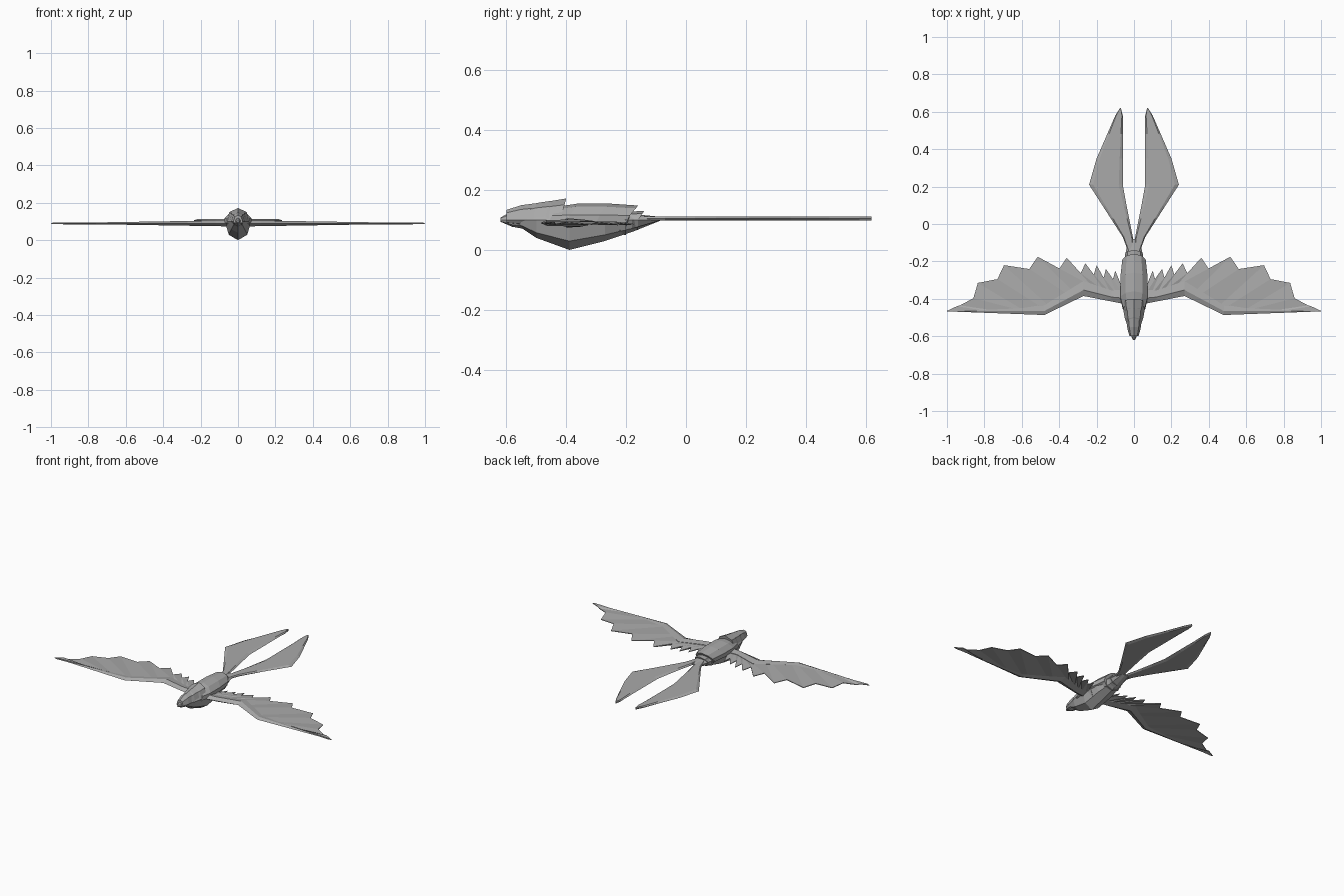
import bpy
import bmesh
from math import sin, cos, tau

cube = bpy.data.objects.get("Cube")
if cube:
    bpy.data.objects.remove(cube)

grey = bpy.data.materials.new("stone grey")
grey.use_nodes = True
colour = (0.4, 0.4, 0.4, 1)
grey.diffuse_color = colour
grey.node_tree.nodes["Principled BSDF"].inputs["Base Color"].default_value = colour

mid_height = 0.1
wing_height = 0.09


def loft(name, rings, mirrored=False):
    """Skin equal-length rings into a closed, flat-shaded solid."""
    bm = bmesh.new()
    loops = [[bm.verts.new(point) for point in ring] for ring in rings]
    for front, back in zip(loops, loops[1:]):
        for i in range(len(front)):
            bm.faces.new((front[i - 1], front[i], back[i], back[i - 1]))
    bm.faces.new(loops[0])
    bm.faces.new(reversed(loops[-1]))
    bmesh.ops.recalc_face_normals(bm, faces=bm.faces)
    mesh = bpy.data.meshes.new(name)
    bm.to_mesh(mesh)
    bm.free()
    mesh.materials.append(grey)
    obj = bpy.data.objects.new(name, mesh)
    bpy.context.collection.objects.link(obj)
    if mirrored:
        obj.modifiers.new("mirror", "MIRROR").use_mirror_merge = False


def oval(y, width, low, high, sweep=0, sides=8):
    """Ring around the body; sweep pulls its top point backwards."""
    ring = []
    for k in range(sides):
        across, up = sin(tau * k / sides), cos(tau * k / sides)
        reach = high - mid_height if up > 0 else mid_height - low
        ring.append((width * across, y + sweep * max(up, 0), mid_height + up * reach))
    return ring


def shell(name, front, rear, width, low, high, start=0.6, sweep=0.02):
    """Feather layer that flares backwards and ends in a sharp edge."""
    rings = []
    for t in (0, 0.5, 1):
        size = start + (1 - start) * sin(t * tau / 4)
        rings.append(oval(front + t * (rear - front), width * size,
                          mid_height + size * (low - mid_height),
                          mid_height + size * (high - mid_height), sweep * t))
    loft(name, rings)


def interpolate(points, x):
    """Piecewise linear value at x."""
    for (left, low), (right, high) in zip(points, points[1:]):
        if x <= right:
            return low + (high - low) * (x - left) / (right - left)
    return points[-1][1]


# Body with a deep breast, tapering into the tail
loft("body", [oval(*station) for station in (
    (-0.56, 0.03, 0.08, 0.12), (-0.5, 0.05, 0.04, 0.13), (-0.39, 0.07, 0, 0.14),
    (-0.27, 0.07, 0.03, 0.14), (-0.18, 0.05, 0.06, 0.12), (-0.08, 0.03, 0.1, 0.11))])

# Beak and three overlapping rows of crest feathers
shell("beak", -0.62, -0.54, 0.03, 0.07, 0.14, start=0.2, sweep=0)
for row in range(3):
    front = -0.6 + row * 0.05
    shell(f"crest_row_{row + 1}", front, front + 0.08, 0.04 + row * 0.012,
          0.08 - row * 0.016, 0.156 + row * 0.008)

# Back shell with two rows of rump feathers under its rear edge
back = [(-0.46, 0.8), (-0.4, 1), (-0.3, 1), (-0.2, 0.85)]
loft("back_shell", [oval(y, 0.077 * size, 0.07, 0.11 + 0.045 * size, 0.04, 10)
                    for y, size in back])
for row in range(2):
    rear = -0.2 + row * 0.04
    shell(f"rump_row_{row + 1}", rear - 0.08, rear, 0.064 - row * 0.015,
          0.05 + row * 0.016, 0.14 - row * 0.01, start=0.8)

# Breast feathers stepping up towards the tail
for row in range(3):
    rear = -0.32 + row * 0.06
    shell(f"breast_row_{row + 1}", rear - 0.1, rear, 0.072 - row * 0.006,
          0.02 + row * 0.016, 0.13, start=0.8, sweep=0)

# Bent wing arm, with its thickest line just behind the leading edge
leading = [(0.04, -0.43), (0.27, -0.385), (0.47, -0.487), (1, -0.467)]
trailing = [(0.04, -0.35), (0.12, -0.355), (0.27, -0.305), (0.49, -0.44), (1, -0.463)]
rings = []
for x in (0.04, 0.12, 0.27, 0.48, 0.84, 1):
    front, rear = interpolate(leading, x), interpolate(trailing, x)
    ridge = front + 0.4 * (rear - front)
    half = 0.001 + 0.016 * (1 - x)
    rings.append([(x, front, wing_height), (x, ridge, wing_height + half),
                  (x, rear, wing_height + half / 2), (x, rear, wing_height - half / 4),
                  (x, ridge, wing_height - half)])
loft("wing_arm", rings, mirrored=True)

# Pleated flight feathers: a notch follows every tip
tips = [(0.06, -0.28), (0.1, -0.25), (0.15, -0.24), (0.2, -0.22), (0.26, -0.21), (0.36, -0.18),
        (0.515, -0.175), (0.695, -0.22), (0.835, -0.315), (0.93, -0.435), (1, -0.465)]
edge = []
for (x, y), (next_x, next_y) in zip(tips, tips[1:]):
    notch_y = max(y - 0.04 - 0.05 * x, interpolate(trailing, x) + 0.02)
    edge += [(x, y, -0.005), (x + 0.25 * (next_x - x), min(notch_y, y), 0.003)]
edge.append((*tips[-1], 0))
rings = []
for x, y, pleat in edge:
    root = x * (0.65 + 0.33 * x ** 8)
    root_y = interpolate(trailing, root) - 0.005
    z = wing_height + pleat
    rings.append([(root, root_y, wing_height + 0.005), (x, y, z + 0.002),
                  (x, y, z - 0.002), (root, root_y, wing_height - 0.004)])
loft("flight_feathers", rings, mirrored=True)

# Twin tail plumes with bevelled rims
outer = [(-0.15, 0.03), (-0.07, 0.06), (0.21, 0.24), (0.35, 0.2), (0.58, 0.1), (0.62, 0.075)]
rings = []
for y in (-0.15, -0.07, 0.03, 0.1, 0.21, 0.35, 0.48, 0.58, 0.62):
    inside = min(0.06, max(0, 0.2 * (y + 0.1))) + 0.01 * (y > 0.6)
    outside = interpolate(outer, y)
    rim = 0.12 * (outside - inside)
    top, middle, bottom = 0.112, 0.105, 0.099
    rings.append([(inside, y, middle), (inside + rim, y, top), (outside - rim, y, top),
                  (outside, y, middle), (outside - rim, y, bottom), (inside + rim, y, bottom)])
loft("tail_plume", rings, mirrored=True)
